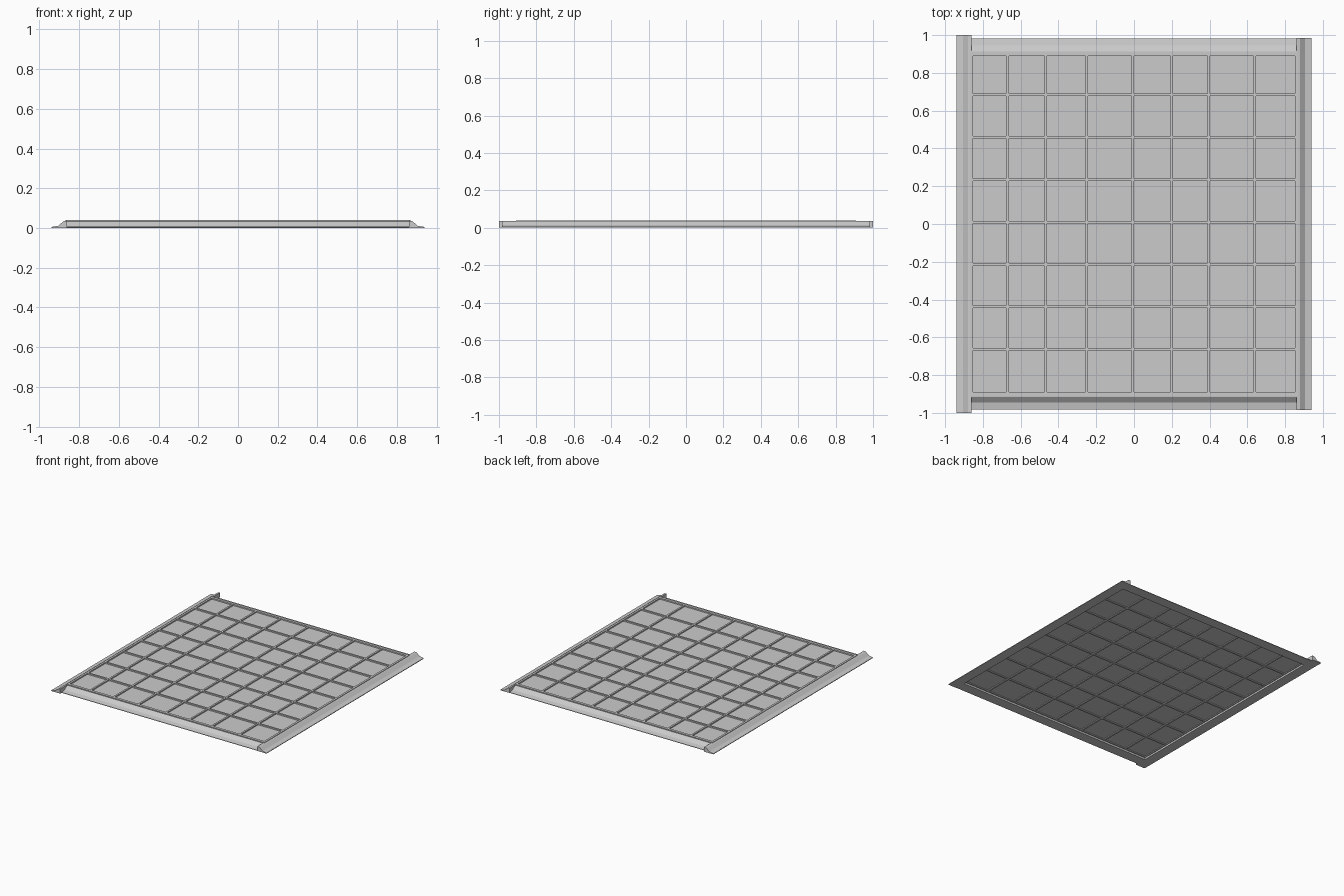
import bpy
from mathutils import Matrix
from math import pi

cube = bpy.data.objects.get("Cube")
if cube:
    bpy.data.objects.remove(cube)

grey = bpy.data.materials.new("mid grey")
grey.use_nodes = True
grey.diffuse_color = (0.6, 0.6, 0.6, 1)
grey.node_tree.nodes["Principled BSDF"].inputs["Base Color"].default_value = (0.6, 0.6, 0.6, 1)


def make(name, verts, faces):
    mesh = bpy.data.meshes.new(name)
    mesh.from_pydata(verts, [], faces)
    mesh.materials.append(grey)
    obj = bpy.data.objects.new(name, mesh)
    bpy.context.collection.objects.link(obj)
    return obj


def box(name, x0, x1, y0, y1, z0, z1):
    verts = [(x, y, z) for x in (x0, x1) for y in (y0, y1) for z in (z0, z1)]
    return make(name, verts, [(0, 1, 3, 2), (4, 6, 7, 5), (0, 4, 5, 1),
                              (2, 3, 7, 6), (0, 2, 6, 4), (1, 5, 7, 3)])


def edging(name, profile, a, b, angle):
    """Sloped edge strip: profile of (outward distance, height), run from a to b."""
    n = len(profile)
    verts = [(d, t, z) for t in (a, b) for d, z in profile]
    faces = [(i, (i + 1) % n, n + (i + 1) % n, n + i) for i in range(n)]
    faces += [tuple(reversed(range(n))), tuple(range(n, 2 * n))]
    obj = make(name, verts, faces)
    obj.data.transform(Matrix.Rotation(angle, 4, 'Z'))
    return obj


# Sloping edge strips with a thin outer lip
side = [(0.86, 0), (0.94, 0), (0.94, 0.005), (0.905, 0.011), (0.878, 0.034), (0.86, 0.037)]
end = [(0.9, 0), (0.983, 0), (0.983, 0.004), (0.945, 0.01), (0.917, 0.032), (0.9, 0.034)]
edging("left_edge", side, -0.985, 0.985, 0)
edging("right_edge", side, -1.0, 1.0, pi)
edging("back_edge", end, -0.862, 0.862, pi / 2)
edging("front_edge", end, -0.862, 0.862, -pi / 2)

# Inner rim around the panes
X, Y, TOP, LOW = 0.852, 0.889, 0.04, 0.014
for name, s in (("left_rim", 1), ("right_rim", -1)):
    box(name, *sorted((s * X, s * 0.868)), -0.91, 0.91, LOW, TOP)
for name, s in (("back_rim", 1), ("front_rim", -1)):
    box(name, -X, X, *sorted((s * Y, s * 0.91)), LOW, TOP)

# Thin pane sheet with ribs standing above and below it
box("pane_sheet", -0.86, 0.86, -0.9, 0.9, 0.02, 0.03)
W = 0.007
columns = [-0.67, -0.467, -0.25, -0.007, 0.2, 0.395, 0.64]
for i, x in enumerate(columns):
    box(f"long_rib_{i + 1}", x - W, x + W, -Y, Y, LOW, TOP - 0.001)
for i in range(7):
    y = (i - 3) * 0.2245 + 0.01
    box(f"cross_rib_{i + 1}", -X, X, y - W, y + W, LOW, TOP)
